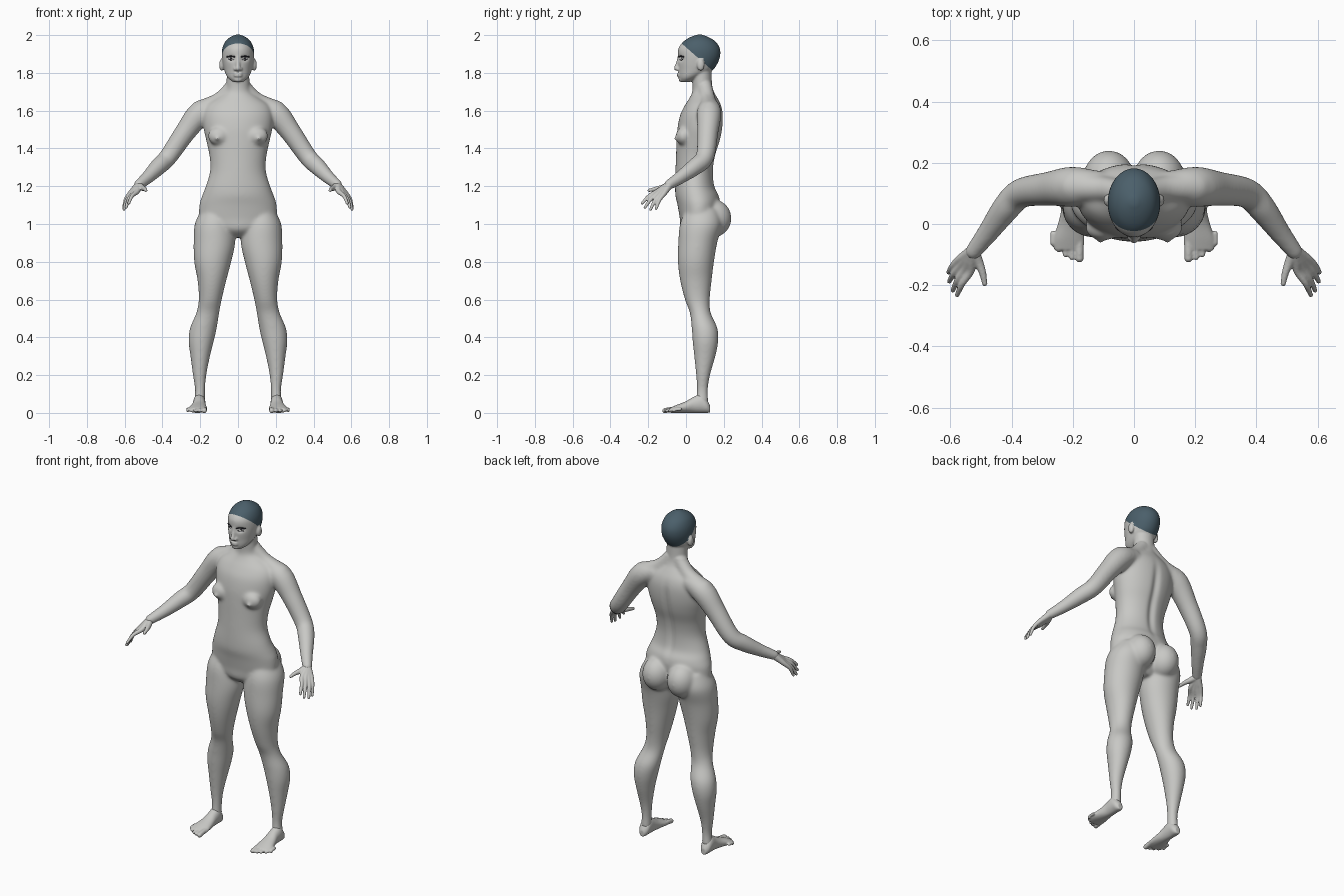
import bpy, bmesh
from math import sin, cos, pi, exp
from mathutils import Vector, Matrix
from mathutils.bvhtree import BVHTree

if "Cube" in bpy.data.objects:
    bpy.data.objects.remove(bpy.data.objects["Cube"], do_unlink=True)


def material(name, rgb):
    m = bpy.data.materials.new(name)
    m.use_nodes = True
    m.diffuse_color = (*rgb, 1)
    m.node_tree.nodes["Principled BSDF"].inputs["Base Color"].default_value = (*rgb, 1)
    return m


SKIN = material("pale grey skin", (0.58, 0.58, 0.56))
HAIR = material("slate hair", (0.07, 0.115, 0.145))
DARK = material("dark lash", (0.03, 0.03, 0.04))
WHITE = material("eye white", (0.6, 0.6, 0.62))


# ---- shape helpers ----
def spline(rows, steps):
    """Smooth curve through rows of numbers (Catmull-Rom)."""
    out = []
    for i in range(len(rows) - 1):
        a, b, c, d = (rows[min(max(i + k, 0), len(rows) - 1)] for k in (-1, 0, 1, 2))
        for s in range(steps):
            t = s / steps
            out.append([q + t / 2 * (r - p + t * (2 * p - 5 * q + 4 * r - u + t * (3 * (q - r) + u - p)))
                        for p, q, r, u in zip(a, b, c, d)])
    return out + [list(rows[-1])]


def skin_rings(bm, rings):
    loops = [[bm.verts.new(p) for p in ring] for ring in rings]
    n = len(loops[0])
    for lo, hi in zip(loops, loops[1:]):
        for i in range(n):
            j = (i + 1) % n
            bm.faces.new((lo[i], lo[j], hi[j], hi[i]))
    bm.faces.new(loops[0][::-1])
    bm.faces.new(loops[-1])


def circle(n):
    return [(cos(2 * pi * i / n), sin(2 * pi * i / n)) for i in range(n)]


def column(bm, rows):
    """Upright loft: rows of height, centre x, half width, front y, back y."""
    skin_rings(bm, [[(x + w * c, (f + b) / 2 + (b - f) / 2 * s, z) for c, s in circle(40)]
                    for z, x, w, f, b in spline(rows, 5)])


def ball(bm, centre, radii):
    bmesh.ops.create_uvsphere(bm, u_segments=24, v_segments=16, radius=1,
                              matrix=Matrix.Translation(centre) @ Matrix.Diagonal((*radii, 1)))


def tube(bm, rows, sides=20):
    """Round limb: rows of x, y, z, radius, with rounded ends."""
    path = spline(rows, 5)
    rings = []
    for i, (x, y, z, r) in enumerate(path):
        t = Vector(path[min(i + 1, len(path) - 1)][:3]) - Vector(path[max(i - 1, 0)][:3])
        u = t.cross((0.8, 0, 0.6)).normalized()
        v = t.cross(u).normalized()
        rings.append([Vector((x, y, z)) + r * (c * u + s * v) for c, s in circle(sides)])
    skin_rings(bm, rings)
    for row in (rows[0], rows[-1]):
        ball(bm, row[:3], [row[3]] * 3)


def mirror(bm):
    geom = bmesh.ops.duplicate(bm, geom=bm.verts[:] + bm.edges[:] + bm.faces[:])["geom"]
    bmesh.ops.scale(bm, vec=(-1, 1, 1), verts=[g for g in geom if isinstance(g, bmesh.types.BMVert)])


def finish(name, bm, mats):
    bmesh.ops.recalc_face_normals(bm, faces=bm.faces[:])
    for f in bm.faces:
        f.smooth = True
    me = bpy.data.meshes.new(name)
    bm.to_mesh(me)
    bm.free()
    for m in mats:
        me.materials.append(m)
    ob = bpy.data.objects.new(name, me)
    bpy.context.collection.objects.link(ob)
    return ob


def fuse(bm, voxel):
    """Merge overlapping shells into one skin and return it as a new bmesh."""
    ob = finish("fuse_helper", bm, [])
    mod = ob.modifiers.new("fuse", "REMESH")
    mod.mode, mod.voxel_size = "VOXEL", voxel
    deps = bpy.context.evaluated_depsgraph_get()
    out = bmesh.new()
    out.from_mesh(ob.evaluated_get(deps).to_mesh())
    bpy.data.objects.remove(ob, do_unlink=True)
    return out


def relax(bm, times, verts):
    for _ in range(times):
        bmesh.ops.smooth_vert(bm, verts=verts, factor=0.5, use_axis_x=True, use_axis_y=True, use_axis_z=True)


# ---- paired body parts: leg, buttock, arm, shoulder slope, chest, ear ----
body = bmesh.new()
column(body, [(1.08, .12, .07, 0, .17), (1, .125, .104, -.032, .19), (.9, .125, .11, -.041, .165),
              (.8, .134, .098, -.043, .148), (.7, .138, .076, -.031, .136), (.6, .147, .061, -.006, .126),
              (.53, .16, .061, .02, .131), (.45, .183, .071, .03, .166), (.38, .195, .067, .035, .171),
              (.3, .2, .052, .043, .156), (.2, .203, .036, .053, .128), (.12, .201, .027, .057, .116),
              (.05, .204, .03, .05, .12)])
ball(body, (.082, .145, 1.03), (.085, .096, .1))
tube(body, [(.12, .125, 1.62, .05), (.2, .122, 1.585, .066), (.28, .115, 1.485, .056), (.37, .1, 1.355, .049),
            (.42, .05, 1.305, .046), (.475, -.025, 1.25, .036), (.525, -.09, 1.208, .028)])
tube(body, [(.03, .1, 1.725, .04), (.1, .115, 1.655, .042), (.2, .122, 1.6, .055)])
ball(body, (.1, -.012, 1.465), (.06, .042, .05))
ball(body, (.11, -.054, 1.452), (.012, .012, .012))
ball(body, (.086, .078, 1.842), (.014, .02, .032))
ball(body, (.013, -.043, 1.82), (.011, .012, .009))
mirror(body)

# ---- trunk and neck ----
column(body, [(z, 0, w, f, b) for z, w, f, b in [
    (.93, .05, .02, .12), (.97, .14, -.025, .15), (1.03, .2, -.033, .165), (1.1, .205, -.045, .18),
    (1.15, .19, -.056, .175), (1.2, .171, -.058, .152), (1.28, .148, -.056, .146), (1.36, .151, -.053, .157),
    (1.44, .168, -.05, .182), (1.51, .183, -.045, .195), (1.58, .185, -.03, .197), (1.63, .165, -.005, .186),
    (1.67, .11, .02, .165), (1.7, .07, .033, .148), (1.74, .061, .034, .138), (1.82, .06, .03, .135)]])

# ---- head, nose, lips, chin ----
column(body, [(z, 0, w, f, b) for z, w, f, b in [
    (1.752, .026, -.028, .02), (1.77, .05, -.035, .06), (1.79, .064, -.038, .1), (1.815, .073, -.04, .142),
    (1.85, .081, -.043, .167), (1.89, .086, -.043, .181), (1.93, .083, -.04, .179), (1.965, .068, -.015, .157),
    (1.988, .043, .02, .122), (2.003, .012, .06, .085)]])
tube(body, [(0, -.036, 1.885, .009), (0, -.044, 1.85, .01), (0, -.052, 1.824, .013)])
for z in (1.795, 1.784):
    ball(body, (0, -.037, z), (.024, .012, .006))
ball(body, (0, -.022, 1.766), (.024, .018, .016))

body = fuse(body, .005)
relax(body, 20, [v for v in body.verts if v.co.z < 1.74])
relax(body, 4, body.verts[:])

# eye sockets and the groove of the spine
for v in body.verts:
    x, y, z = v.co
    if z > 1.75 and y < .04:
        v.co.y += .013 * exp(-((abs(x) - .036) / .018) ** 2 - ((z - 1.877) / .013) ** 2)
    elif y > .1 and z < 1.72:
        v.co.y -= .012 * exp(-(x / .022) ** 2 - ((z - 1.38) / .2) ** 4)

# hair cap, cut along a sloping hairline
point, normal = Vector((0, -.03, 1.962)), Vector((0, .88, 1)).normalized()
top = [f for f in body.faces if f.calc_center_median().z > 1.78]
geom = set(top) | {e for f in top for e in f.edges} | {v for f in top for v in f.verts}
bmesh.ops.bisect_plane(body, geom=list(geom), plane_co=point, plane_no=normal)
for f in body.faces:
    c = f.calc_center_median()
    ear = abs(c.x) > .083 and c.z < 1.88 and c.y < .11
    f.material_index = int(c.z > 1.78 and (c - point).dot(normal) > 0 and not ear)
face = BVHTree.FromBMesh(body)
finish("body", body, [SKIN, HAIR])


def face_y(x, z):
    return face.ray_cast(Vector((x, -1, z)), Vector((0, 1, 0)))[0].y


# ---- eyes, lashes, brows ----
eyes = bmesh.new()
ball(eyes, (.036, face_y(.036, 1.877) + .005, 1.877), (.015, .009, .007))
mirror(eyes)
for f in eyes.faces:
    c = f.calc_center_median()
    f.material_index = int(abs(abs(c.x) - .036) < .007)
finish("eyes", eyes, [WHITE, DARK])

lashes = bmesh.new()
for height, r, inner, outer in ((1.885, .0035, .018, .058), (1.87, .0015, .022, .052)):
    arc = []
    for i in range(6):
        x = inner + (outer - inner) * i / 5
        z = height + (.003 * sin(pi * i / 5) if height > 1.88 else -.002 * sin(pi * i / 5))
        arc.append((x, face_y(x, z) - .001, z, r))
    tube(lashes, arc, 8)
mirror(lashes)
finish("lashes", lashes, [DARK])

# ---- hands: each finger runs from the wrist through its knuckle ----
hands = bmesh.new()
fingers = [((.535, -.155, 1.17), (.578, -.232, 1.11)), ((.553, -.147, 1.163), (.592, -.217, 1.088)),
           ((.566, -.134, 1.158), (.604, -.188, 1.077)), ((.574, -.118, 1.158), (.606, -.158, 1.082))]
for knuckle, tip in fingers:
    k, t, w = Vector(knuckle), Vector(tip), Vector((.524, -.085, 1.21))
    bend = k.lerp(t, .5) + Vector((.005, -.002, .008))
    tube(hands, [(*w, .021), (*w.lerp(k, .55), .017), (*k, .0135), (*bend, .0105), (*t, .008)], 14)
tube(hands, [(.525, -.09, 1.205, .02), (.508, -.125, 1.192, .016), (.495, -.16, 1.186, .012), (.488, -.195, 1.178, .009)], 14)
mirror(hands)
hands = fuse(hands, .0035)
relax(hands, 4, hands.verts[:])
finish("hands", hands, [SKIN])

# ---- feet: lofted sole and instep, then five toes ----
feet = bmesh.new()
sole = [(.128, .205, .015, .04), (.11, .205, .029, .07), (.08, .205, .033, .1), (.04, .205, .034, .085),
        (0, .208, .041, .062), (-.05, .213, .051, .042), (-.085, .214, .048, .027)]
skin_rings(feet, [[(x + w * c, y, h / 2 + h / 2 * s) for c, s in circle(28)] for y, x, w, h in spline(sole, 4)])
for i in range(5):
    r = .014 if i == 0 else .0105 - .0005 * i
    x = .178 + .021 * i + (.004 if i else 0)
    tube(feet, [(x, -.05 + .005 * i, .02, r), (x, -.085 + .006 * i, .017, r), (x, -.112 + .003 * i * i, .012, r)], 14)
mirror(feet)
feet = fuse(feet, .004)
relax(feet, 4, feet.verts[:])
for v in feet.verts:
    v.co.z = max(v.co.z, 0)
finish("feet", feet, [SKIN])
